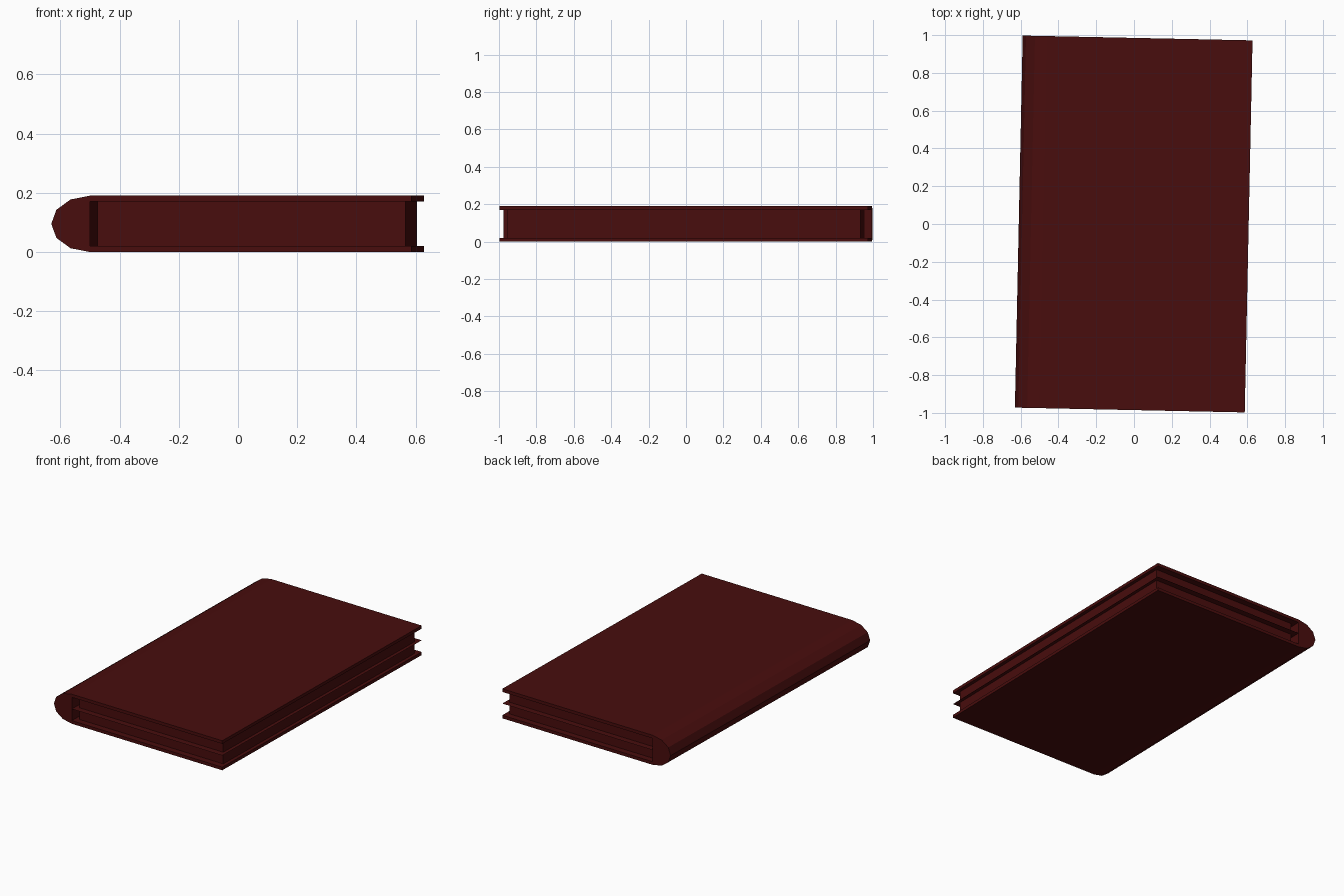
import bpy, math
from mathutils import Matrix

if "Cube" in bpy.data.objects:
    bpy.data.objects.remove(bpy.data.objects["Cube"])

TURN = Matrix.Rotation(math.radians(-1.2), 4, 'Z')   # book lies slightly askew
HALF_L, EDGE_X, SPINE_X, H = 0.985, 0.607, -0.48, 0.19

red = bpy.data.materials.new("dark_red")
red.diffuse_color = (0.065, 0.004, 0.004, 1)
red.use_nodes = True
red.node_tree.nodes["Principled BSDF"].inputs["Base Color"].default_value = red.diffuse_color


def add(name, verts, faces):
    me = bpy.data.meshes.new(name)
    me.from_pydata(verts, [], faces)
    me.materials.append(red)
    me.transform(TURN)
    ob = bpy.data.objects.new(name, me)
    bpy.context.collection.objects.link(ob)
    return ob


def prism(name, profile, half_y):
    """Extrude an (x, z) profile, listed counter-clockwise from the front, along y."""
    n = len(profile)
    verts = [(x, y, z) for y in (-half_y, half_y) for x, z in profile]
    faces = [tuple(range(n)), tuple(reversed(range(n, 2 * n)))]
    faces += [(i, i + n, (i + 1) % n + n, (i + 1) % n) for i in range(n)]
    return add(name, verts, faces)


def slab(name, x0, x1, z0, z1, half_y):
    return prism(name, [(x0, z0), (x1, z0), (x1, z1), (x0, z1)], half_y)


# covers
slab("bottom_cover", SPINE_X, EDGE_X, 0, 0.02, HALF_L)
slab("top_cover", SPINE_X, EDGE_X, H - 0.02, H, HALF_L)

# rounded spine: half of a stretched twelve-sided cylinder
arc = [math.radians(90 + 30 * i) for i in range(7)]
prism("spine", [(SPINE_X + 0.13 * math.cos(a), H / 2 + H / 2 * math.sin(a)) for a in arc], HALF_L)

# page block, set back from the covers with a gap at the spine
slab("pages", -0.455, 0.585, 0.02, H - 0.02, 0.945)

# single thin leaf reaching out to the cover edge
add("loose_leaf",
    [(SPINE_X, -HALF_L, H / 2), (EDGE_X, -HALF_L, H / 2),
     (EDGE_X, HALF_L, H / 2), (SPINE_X, HALF_L, H / 2)], [(0, 1, 2, 3)])
